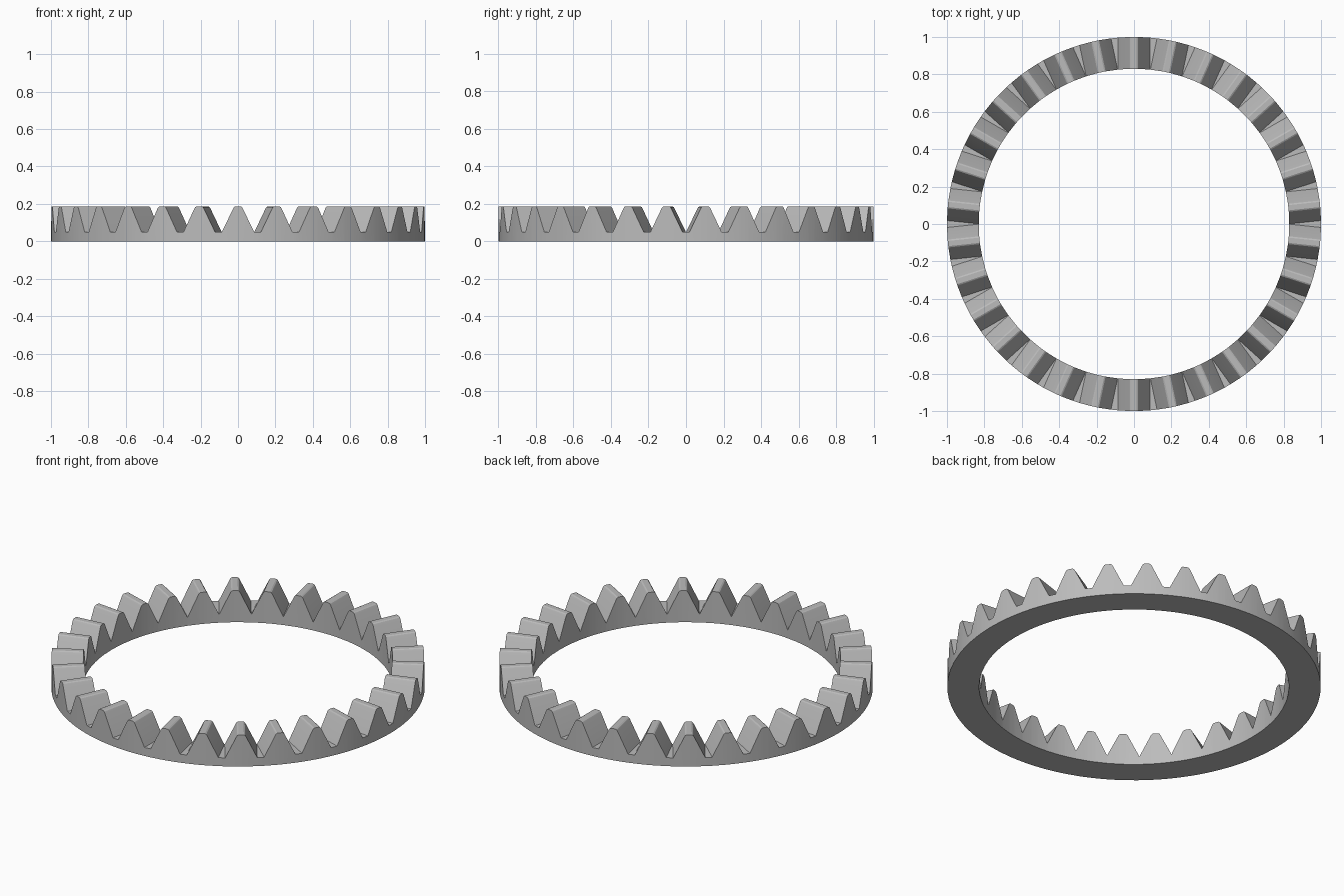
import bpy, bmesh, math
from mathutils import Matrix

cube = bpy.data.objects.get("Cube")
if cube:
    bpy.data.objects.remove(cube, do_unlink=True)

TEETH, OUTER, INNER = 30, 1.0, 0.83

# One tooth profile: sideways offset and height, rounded at the tip
half = [(0.086, 0.05), (0.026, 0.175), (0.021, 0.183), (0.014, 0.187)]
profile = [(-t, z) for t, z in half] + [(t, z) for t, z in reversed(half)]

steel = bpy.data.materials.new("steel_grey")
steel.use_nodes = True
colour = (0.5, 0.5, 0.5, 1)
steel.diffuse_color = colour
steel.node_tree.nodes["Principled BSDF"].inputs["Base Color"].default_value = colour

# Cross-sections around the ring: inner top, outer top, outer base, inner base
bm = bmesh.new()
sections = []
for i in range(TEETH):
    turn = Matrix.Rotation(i * math.tau / TEETH, 3, "Z")
    for t, z in profile:
        yo = -math.sqrt(OUTER ** 2 - t * t)
        yi = -math.sqrt(INNER ** 2 - t * t)
        corners = [(t, yi, z), (t, yo, z), (t, yo, 0), (t, yi, 0)]
        sections.append([bm.verts.new(turn @ Matrix.Translation(c).translation) for c in corners])

# Skin neighbouring sections into a closed ring
for a, b in zip(sections, sections[1:] + sections[:1]):
    for k in range(4):
        n = (k + 1) % 4
        bm.faces.new((a[k], a[n], b[n], b[k]))
bmesh.ops.recalc_face_normals(bm, faces=bm.faces)

mesh = bpy.data.meshes.new("crown_gear_ring")
bm.to_mesh(mesh)
bm.free()
mesh.materials.append(steel)
gear = bpy.data.objects.new("crown_gear_ring", mesh)
bpy.context.collection.objects.link(gear)

# Smooth round walls, crisp tooth flanks
bpy.ops.object.select_all(action="DESELECT")
gear.select_set(True)
bpy.context.view_layer.objects.active = gear
bpy.ops.object.shade_smooth_by_angle(angle=math.radians(12))
